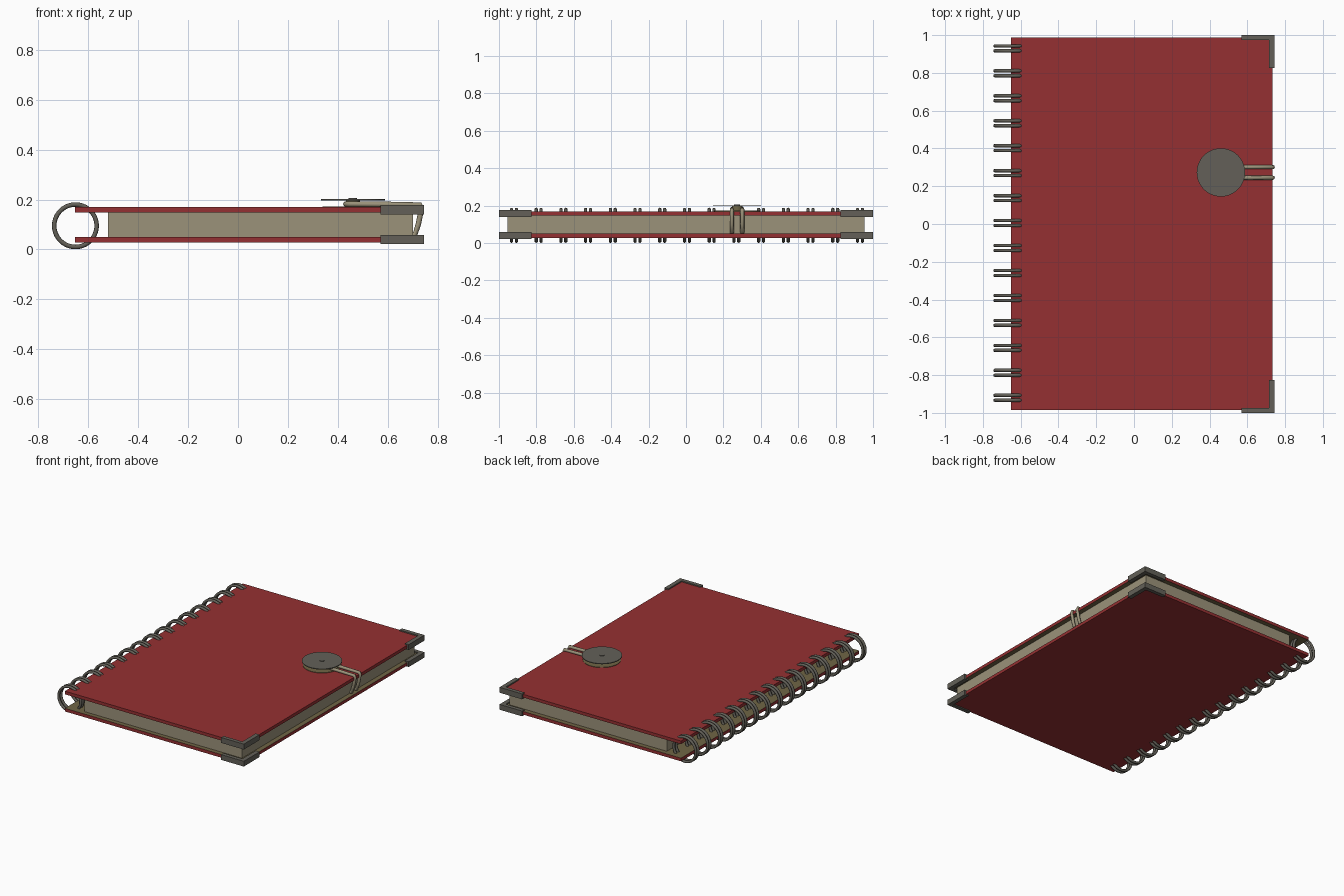
import bpy, bmesh, math
from mathutils import Matrix

if "Cube" in bpy.data.objects:
    bpy.data.objects.remove(bpy.data.objects["Cube"])


def mat(name, rgb):
    m = bpy.data.materials.new(name)
    m.diffuse_color = (*rgb, 1)
    m.use_nodes = True
    m.node_tree.nodes["Principled BSDF"].inputs["Base Color"].default_value = m.diffuse_color
    return m


RED = mat("red_cloth", (0.30, 0.030, 0.032))
METAL = mat("dark_metal", (0.125, 0.118, 0.098))
PAPER = mat("cream_paper", (0.33, 0.29, 0.195))
LINING = mat("olive_lining", (0.16, 0.13, 0.06))


def finish(name, bm, mats, smooth=False):
    bmesh.ops.recalc_face_normals(bm, faces=bm.faces)
    me = bpy.data.meshes.new(name)
    bm.to_mesh(me)
    bm.free()
    ob = bpy.data.objects.new(name, me)
    bpy.context.collection.objects.link(ob)
    for m in mats:
        me.materials.append(m)
    if smooth:
        for p in me.polygons:
            p.use_smooth = True
    return ob


def box(name, lo, hi, m):
    bm = bmesh.new()
    bmesh.ops.create_cube(bm, size=1)
    for v in bm.verts:
        v.co = [(a + b) / 2 + c * (b - a) for a, b, c in zip(lo, hi, v.co)]
    return finish(name, bm, [m])


def disc(name, x, y, z0, z1, r, m):
    bm = bmesh.new()
    bmesh.ops.create_cone(bm, cap_ends=True, segments=40, radius1=r, radius2=r, depth=z1 - z0,
                          matrix=Matrix.Translation((x, y, (z0 + z1) / 2)))
    return finish(name, bm, [m])


# covers, lined on the side facing the pages
for name, z0, z1, inner in (("back_cover", 0.028, 0.05, 1), ("front_cover", 0.148, 0.17, -1)):
    ob = box(name, (-0.652, -0.985, z0), (0.733, 0.987, z1), RED)
    ob.data.materials.append(LINING)
    for p in ob.data.polygons:
        if p.normal.z * inner > 0.5:
            p.material_index = 1

# page block
box("pages", (-0.52, -0.955, 0.0505), (0.70, 0.955, 0.1475), PAPER)

# L shaped metal corner guards
for level, z0, z1 in (("back", 0.021, 0.058), ("front", 0.14, 0.178)):
    for s, side in ((-1, "near"), (1, "far")):
        bm = bmesh.new()
        pts = [(0.57, 1), (0.745, 1), (0.745, 0.825), (0.715, 0.825), (0.715, 0.973), (0.57, 0.973)]
        f = bm.faces.new([bm.verts.new((x, y * s, z0)) for x, y in pts])
        ext = bmesh.ops.extrude_face_region(bm, geom=[f])["geom"]
        bmesh.ops.translate(bm, vec=(0, 0, z1 - z0),
                            verts=[v for v in ext if isinstance(v, bmesh.types.BMVert)])
        finish(f"{level}_corner_{side}", bm, [METAL])

# paired binding rings along the spine
R, r, N, M = 0.085, 0.009, 40, 10
bm = bmesh.new()
for k in range(15):
    for off in (-0.013, 0.013):
        yc = -0.92 + k * 1.85 / 14 + off
        rows = []
        for i in range(N):
            a = 2 * math.pi * i / N
            row = []
            for j in range(M):
                b = 2 * math.pi * j / M
                d = R + r * math.cos(b)
                row.append(bm.verts.new((-0.651 + d * math.cos(a), yc + r * math.sin(b),
                                         0.095 + d * math.sin(a))))
            rows.append(row)
        for i in range(N):
            p, q = rows[i], rows[(i + 1) % N]
            for j in range(M):
                bm.faces.new((p[j], p[(j + 1) % M], q[(j + 1) % M], q[j]))
finish("binding_rings", bm, [METAL], True)

# button clasp
CX, CY = 0.46, 0.273
disc("clasp_base", CX, CY, 0.169, 0.173, 0.122, LINING)
disc("clasp_post", CX, CY, 0.17, 0.197, 0.028, LINING)
disc("clasp_button", CX, CY, 0.197, 0.202, 0.128, METAL)
disc("clasp_rivet", CX, CY, 0.20, 0.206, 0.017, METAL)

# string looped round the post and over the page edge
side = [(0.69, 0.055), (0.708, 0.058), (0.722, 0.10), (0.735, 0.165), (0.728, 0.179), (0.62, 0.18)]
pts = [(x, CY - 0.028, z) for x, z in side]
for i in range(9):
    a = -math.pi / 2 - math.pi * i / 8
    pts.append((CX + 0.028 * math.cos(a), CY + 0.028 * math.sin(a), 0.182))
pts += [(x, CY + 0.028, z) for x, z in reversed(side)]
cu = bpy.data.curves.new("clasp_string", "CURVE")
cu.dimensions = "3D"
cu.bevel_depth = 0.011
cu.bevel_resolution = 2
cu.use_fill_caps = True
sp = cu.splines.new("POLY")
sp.points.add(len(pts) - 1)
for p, co in zip(sp.points, pts):
    p.co = (*co, 1)
cu.materials.append(PAPER)
string = bpy.data.objects.new("clasp_string", cu)
bpy.context.collection.objects.link(string)
